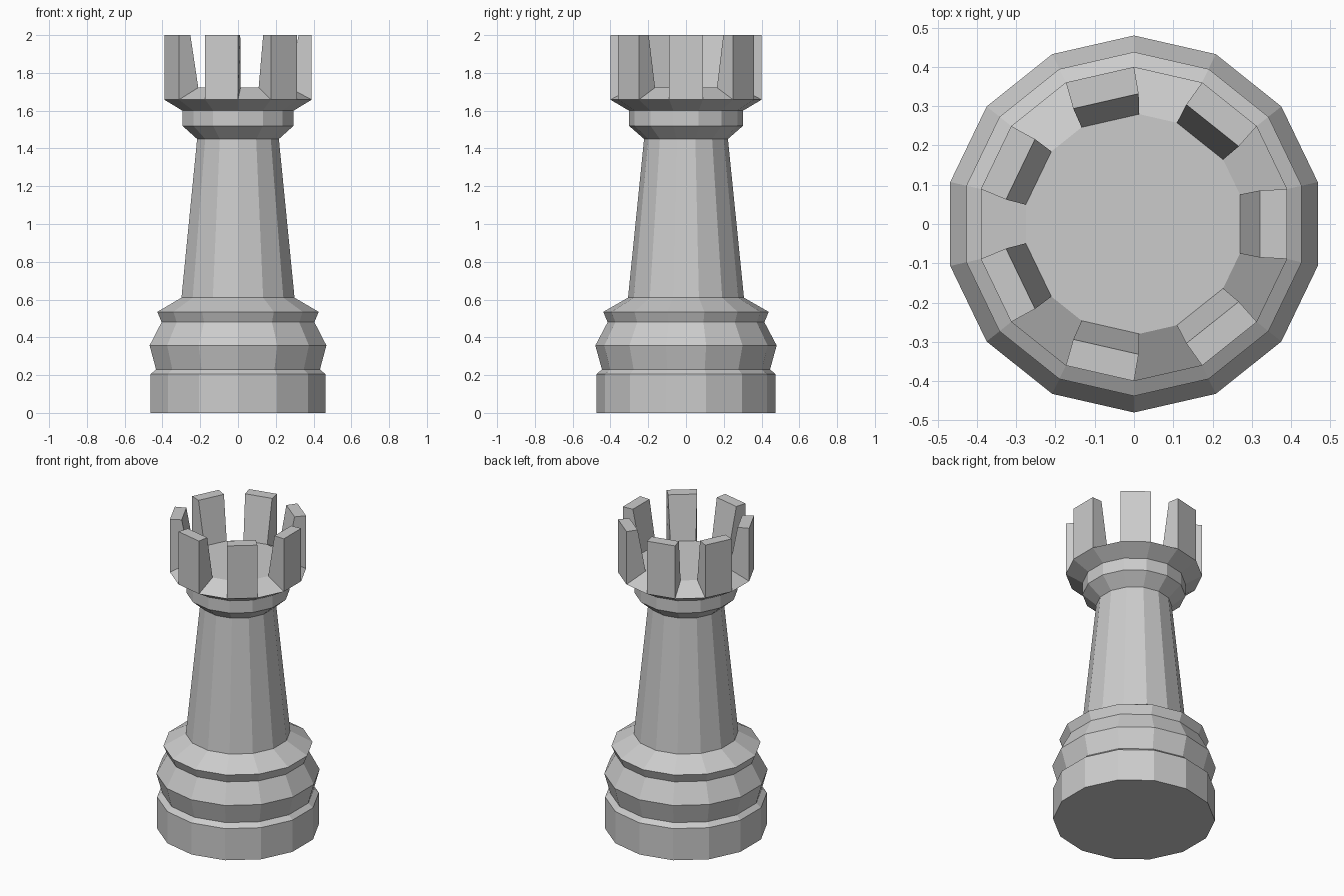
import bpy, bmesh, math

if "Cube" in bpy.data.objects:
    bpy.data.objects.remove(bpy.data.objects["Cube"])

SIDES = 14
MERLONS = 7
STEP = 2 * math.pi / SIDES

bm = bmesh.new()


def polar(r, angle, z):
    return bm.verts.new((r * math.cos(angle), r * math.sin(angle), z))


# Turned body: (radius, height) from the base up to the crown rim
profile = [(0.475, 0), (0.475, 0.205), (0.445, 0.23), (0.48, 0.357),
           (0.415, 0.48), (0.438, 0.535), (0.307, 0.61), (0.222, 1.45),
           (0.302, 1.52), (0.302, 1.6), (0.40, 1.658)]
rings = [[polar(r, (i - 0.5) * STEP, z) for i in range(SIDES)] for r, z in profile]
bm.faces.new(rings[0][::-1])
for low, high in zip(rings, rings[1:]):
    for i in range(SIDES):
        j = (i + 1) % SIDES
        bm.faces.new((low[i], low[j], high[j], high[i]))

# Battlements: a merlon stands on every second side of the rim
rim = rings[-1]
inner = []
for k in range(MERLONS):
    mid = 2 * k * STEP
    a, b = rim[2 * k], rim[2 * k + 1]
    c, d = [polar(0.28, mid + s * math.radians(15.6), 1.722) for s in (1, -1)]
    ta, tb = [polar(0.40, mid + s * STEP / 2, 2) for s in (-1, 1)]
    tc, td = [polar(0.332, mid + s * math.radians(14.9), 2) for s in (1, -1)]
    bm.faces.new((a, b, tb, ta))
    bm.faces.new((b, c, tc, tb))
    bm.faces.new((c, d, td, tc))
    bm.faces.new((d, a, ta, td))
    bm.faces.new((ta, tb, tc, td))
    inner += [d, c]

# Sloped sills between the merlons, and the flat floor
for k in range(MERLONS):
    i, j = 2 * k + 1, (2 * k + 2) % SIDES
    bm.faces.new((rim[i], rim[j], inner[j], inner[i]))
bm.faces.new(inner)

bmesh.ops.recalc_face_normals(bm, faces=bm.faces)
mesh = bpy.data.meshes.new("castle_tower")
bm.to_mesh(mesh)
bm.free()
bpy.context.collection.objects.link(bpy.data.objects.new("castle_tower", mesh))
